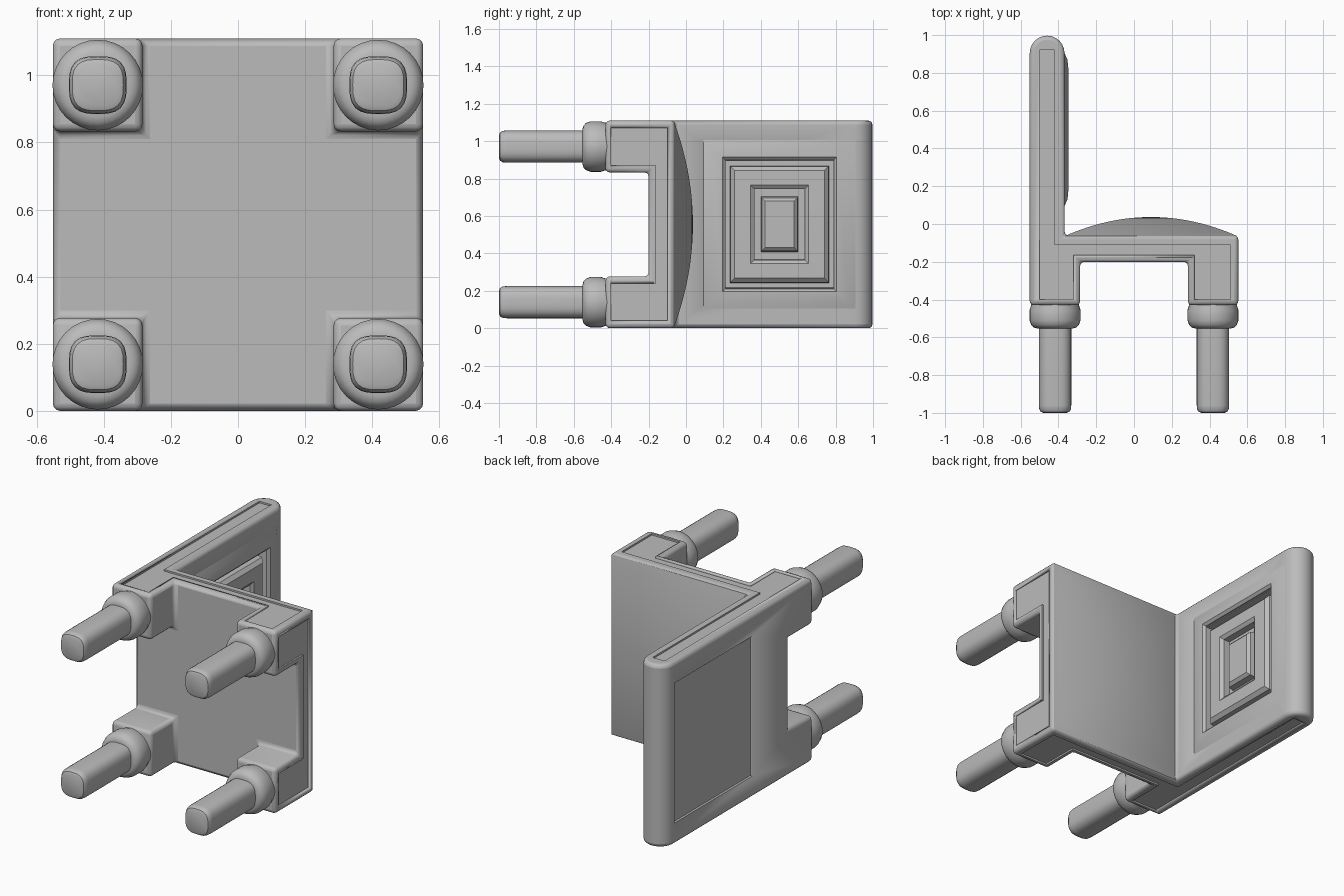
import bpy, bmesh, math

if "Cube" in bpy.data.objects:
    bpy.data.objects.remove(bpy.data.objects["Cube"])

H = 1.11          # overall width of the chair, along z
MID = H / 2

grey = bpy.data.materials.new("plain grey")
grey.diffuse_color = (0.5, 0.5, 0.5, 1)
grey.use_nodes = True
grey.node_tree.nodes["Principled BSDF"].inputs["Base Color"].default_value = grey.diffuse_color


def finish(name, bm, smooth=True):
    bmesh.ops.recalc_face_normals(bm, faces=bm.faces)
    me = bpy.data.meshes.new(name)
    bm.to_mesh(me)
    bm.free()
    ob = bpy.data.objects.new(name, me)
    bpy.context.collection.objects.link(ob)
    me.materials.append(grey)
    if smooth:
        bpy.ops.object.select_all(action='DESELECT')
        ob.select_set(True)
        bpy.context.view_layer.objects.active = ob
        bpy.ops.object.shade_smooth_by_angle(angle=math.radians(35))
    return ob


def loft(name, rings, cap_start=True, cap_end=True):
    """Skin a list of equal-length rings of points."""
    bm = bmesh.new()
    loops = [[bm.verts.new(p) for p in r] for r in rings]
    n = len(loops[0])
    for a, b in zip(loops, loops[1:]):
        for i in range(n):
            j = (i + 1) % n
            bm.faces.new((a[i], a[j], b[j], b[i]))
    if cap_start:
        bm.faces.new(loops[0])
    if cap_end:
        bm.faces.new(loops[-1])
    return finish(name, bm)


def prism(name, pts, axis, lo, hi):
    """Extrude a profile along z (points are x, y) or x (points are y, z)."""
    place = (lambda a, b, h: (a, b, h)) if axis == 'z' else (lambda a, b, h: (h, a, b))
    return loft(name, [[place(a, b, h) for a, b in pts] for h in (lo, hi)])


def rect(a0, a1, b0, b1):
    return [(a0, b0), (a1, b0), (a1, b1), (a0, b1)]


def cut(body, cutter):
    cutter.hide_render = True
    cutter.hide_viewport = True
    cutter.display_type = 'WIRE'
    m = body.modifiers.new(cutter.name, 'BOOLEAN')
    m.operation = 'DIFFERENCE'
    m.solver = 'EXACT'
    m.object = cutter


# Chair body: side profile with a round-topped backrest, seat and leg blocks
top = [(-0.46 + 0.092 * math.cos(t * math.pi / 12), 0.905 + 0.092 * math.sin(t * math.pi / 12))
       for t in range(13)]
profile = top + [(-0.552, -0.43), (-0.285, -0.43), (-0.285, -0.2), (0.285, -0.2),
                 (0.285, -0.43), (0.552, -0.43), (0.552, -0.06), (-0.368, -0.06)]
body = prism("chair_body", profile, 'z', 0, H)
cut(body, prism("leg_gap_cutter", rect(-0.7, -0.2, 0.277, H - 0.277), 'x', -1, 1))
bev = body.modifiers.new("soft edges", 'BEVEL')
bev.width = 0.022
bev.segments = 3
bev.limit_method = 'ANGLE'
bev.angle_limit = math.radians(40)

# Shallow panels sunk into the outer faces
cut(body, prism("rear_panel_cutter", rect(0.15, 0.9, 0.13, H - 0.13), 'x', -0.7, -0.538))
cut(body, prism("front_recess_cutter", rect(0.21, 0.79, 0.215, H - 0.215), 'x', -0.415, -0.2))
apron = [(-0.1, 0.04), (-0.4, 0.04), (-0.4, 0.24), (-0.16, 0.24)]
apron += [(y, H - z) for y, z in reversed(apron)]
cut(body, prism("apron_groove_cutter", apron, 'x', 0.542, 0.7))
side = [(-0.5, 0.92), (-0.5, -0.4), (-0.32, -0.4), (-0.32, -0.165), (0.32, -0.165),
        (0.32, -0.4), (0.51, -0.4), (0.51, -0.11), (-0.42, -0.11), (-0.42, 0.92)]
for nm, lo, hi in (("lower", -0.2, 0.01), ("upper", H - 0.01, H + 0.2)):
    cut(body, prism(nm + "_groove_cutter", side, 'z', lo, hi))


# Backrest relief: each step is (half length, half width, x)
def relief(name, steps):
    loft(name, [[(x, 0.5 + sy * a, MID + sz * b) for sy, sz in
                 ((-1, -1), (1, -1), (1, 1), (-1, 1))] for a, b, x in steps],
         cap_start=False)


border = [(0.41, 0.455, -0.37), (0.37, 0.41, -0.352), (0.305, 0.36, -0.346),
          (0.29, 0.345, -0.36), (0.288, 0.338, -0.413)]
panel = [(0.265, 0.313, -0.413), (0.262, 0.31, -0.372), (0.24, 0.288, -0.352),
         (0.155, 0.21, -0.35), (0.135, 0.19, -0.365), (0.133, 0.188, -0.405)]
pillow = [(0.1, 0.148, -0.405), (0.095, 0.142, -0.37), (0.078, 0.124, -0.354)]
relief("backrest_relief", border + panel + pillow)

# Seat cushion: four-sided vault rising to the middle
cx, hx, hz = 0.09, 0.455, MID - 0.008
rings = []
for i in range(13):
    s = max(1 - i / 12, 0.01)
    y = -0.063 + 0.1 * (1 - s * s)
    rings.append([(cx + sx * hx * s, y, MID + sz * hz * s)
                  for sx, sz in ((-1, -1), (1, -1), (1, 1), (-1, 1))])
loft("seat_cushion", rings)


# Legs: squarish rods held in round collars
def ring(cx, cz, y, r, power, n=32):
    pts = []
    for i in range(n):
        c, s = math.cos(2 * math.pi * i / n), math.sin(2 * math.pi * i / n)
        k = r / (abs(c) ** power + abs(s) ** power) ** (1 / power)
        pts.append((cx + c * k, y, cz + s * k))
    return pts


rod = [(-1, 0.062), (-0.994, 0.076), (-0.98, 0.084), (-0.96, 0.086), (-0.5, 0.086)]
collar = [(-0.553, 0.095), (-0.548, 0.112), (-0.535, 0.126), (-0.51, 0.135),
          (-0.455, 0.135), (-0.435, 0.128), (-0.4, 0.126)]
for sx, nx in ((-1, "back"), (1, "front")):
    for sz, nz in ((-1, "right"), (1, "left")):
        x, z = sx * 0.418, MID + sz * 0.416
        loft(f"{nx}_{nz}_leg", [ring(x, z, y, r, 3) for y, r in rod])
        loft(f"{nx}_{nz}_collar", [ring(x, z, y, r, 2) for y, r in collar])
